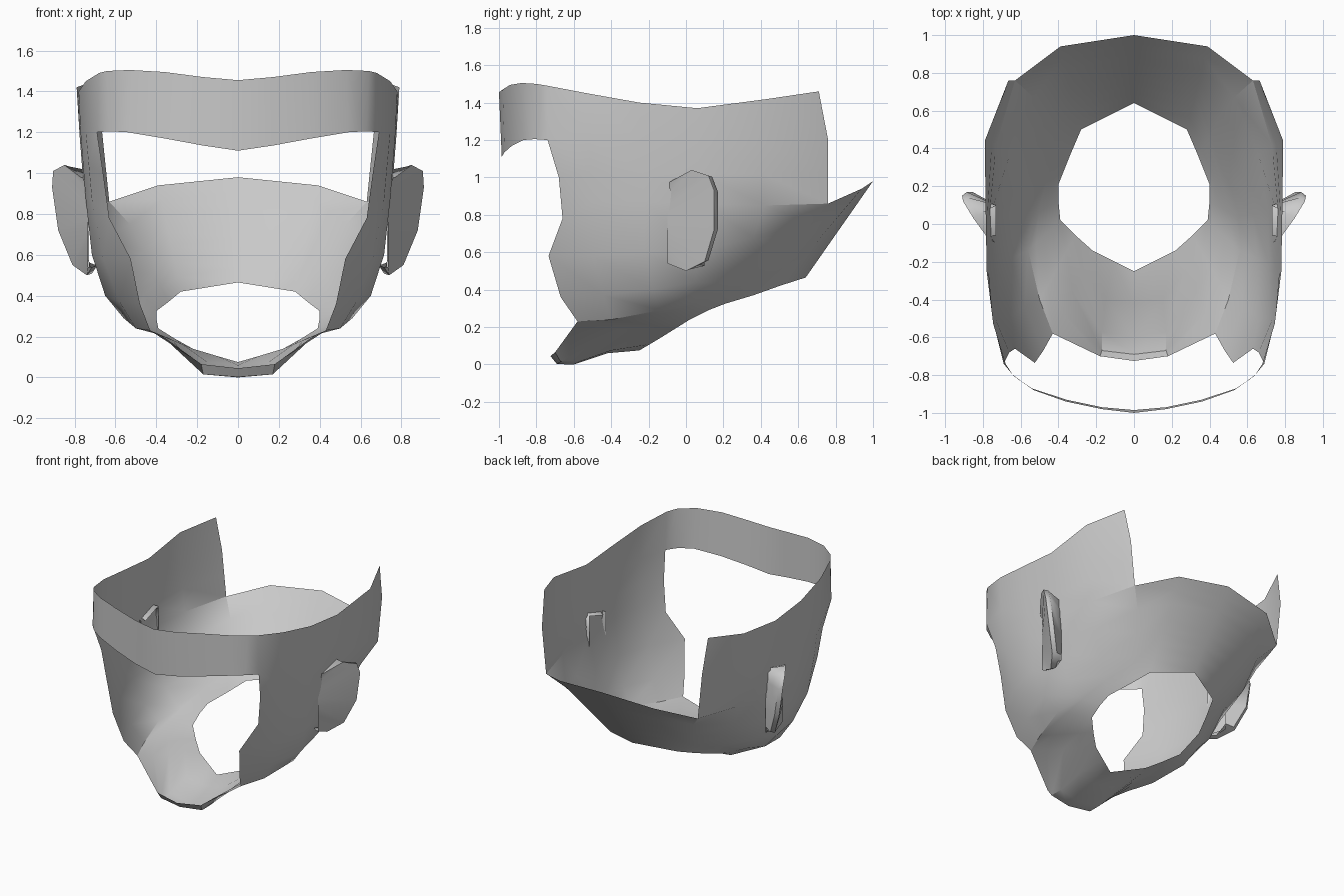
import bpy, bmesh
from mathutils import Vector

if "Cube" in bpy.data.objects:
    bpy.data.objects.remove(bpy.data.objects["Cube"])


def lerp_row(a, b, t):
    return [Vector(p).lerp(Vector(q), t) for p, q in zip(a, b)]


def loft(bm, rows):
    """Join successive equal-length rows of points with quads."""
    vs = [[bm.verts.new(p) for p in row] for row in rows]
    for r0, r1 in zip(vs, vs[1:]):
        for i in range(len(r0) - 1):
            bm.faces.new((r0[i], r1[i], r1[i + 1], r0[i + 1]))


def mirrored_object(name, patches, angle):
    bm = bmesh.new()
    for rows in patches:
        loft(bm, rows)
    geo = bmesh.ops.duplicate(bm, geom=bm.verts[:] + bm.edges[:] + bm.faces[:])['geom']
    for v in (g for g in geo if isinstance(g, bmesh.types.BMVert)):
        v.co.x *= -1
    bmesh.ops.reverse_faces(bm, faces=[g for g in geo if isinstance(g, bmesh.types.BMFace)])
    bmesh.ops.remove_doubles(bm, verts=bm.verts[:], dist=0.002)
    bmesh.ops.recalc_face_normals(bm, faces=bm.faces[:])
    me = bpy.data.meshes.new(name)
    bm.to_mesh(me)
    bm.free()
    ob = bpy.data.objects.new(name, me)
    bpy.context.collection.objects.link(ob)
    bpy.ops.object.select_all(action='DESELECT')
    ob.select_set(True)
    bpy.context.view_layer.objects.active = ob
    bpy.ops.object.shade_smooth_by_angle(angle=angle)
    return ob


# Side of the head: horizontal contours, face opening -> back edge
top = [(.68, -.74, 1.49), (.745, -.53, 1.45), (.78, -.25, 1.40),
       (.785, .06, 1.37), (.79, .44, 1.42), (.68, .71, 1.46)]
brow = [(.69, -.74, 1.2), (.745, -.52, 1.2), (.77, -.24, 1.19),
        (.775, .06, 1.18), (.775, .42, 1.18), (.665, .76, 1.2)]
cheek = [(.63, -.66, .78), (.715, -.5, .87), (.745, -.22, .87),
         (.75, .08, .86), (.73, .42, .85), (.63, .76, .86)]
jaw = [(.525, -.735, .58), (.66, -.5, .58), (.715, -.22, .6),
       (.71, .06, .6), (.66, .36, .68), (.53, .67, .75)]
low = [(.48, -.67, .36), (.58, -.44, .37), (.65, -.18, .4),
       (.63, .05, .44), (.55, .30, .53), (.46, .58, .62)]
under = [(.43, -.58, .23), (.50, -.40, .24), (.56, -.14, .29),
         (.54, .04, .34), (.48, .25, .43), (.41, .48, .5)]
neck = [(.22, -.14, .14), (.31, -.06, .19), (.39, .02, .24),
        (.40, .12, .29), (.40, .21, .325), (.34, .36, .37)]
upper_cheek = lerp_row(brow, cheek, .5)
upper_cheek[0] = Vector((.66, -.68, 1.0))
throat = [lerp_row(under, neck, t) for t in (.25, .5, .75)]
side = [top, brow, upper_cheek, cheek, jaw, low, under] + throat + [neck]

# Forehead band, centre -> temple
band = [[(0, -1, 1.455), (.17, -.98, 1.47), (.36, -.94, 1.495),
         (.53, -.88, 1.505), (.64, -.80, 1.50), top[0]],
        [(0, -.985, 1.11), (.17, -.97, 1.135), (.36, -.93, 1.17),
         (.54, -.87, 1.2), (.63, -.81, 1.205), brow[0]]]

# Chin strip, centre -> mouth corner, running back to the neck hole
centre = [(0, -.725, .045), (0, -.69, .002), (0, -.60, 0), (0, -.42, .06), (0, -.25, .075)]
inner = [(.18, -.70, .065), (.17, -.67, .015), (.17, -.57, .015), (.15, -.40, .075), (.11, -.195, .107)]
corner = [row[0] for row in [under] + throat + [neck]]

# Back panel, side seam -> centre
seam = [row[-1] for row in [cheek, jaw, low, under] + throat + [neck]]
n = len(seam) - 1
edge = [Vector((.39, .94, .94)).lerp(Vector((.28, .50, .42)), i / n) for i in range(n + 1)]
spine = [Vector((0, 1, .98)).lerp(Vector((0, .64, .465)), i / n) for i in range(n + 1)]

mirrored_object("head_shell", [side, band, [centre, inner, corner], [seam, edge, spine]], 0.55)

# Ears: front root -> rim -> back of rim -> rear root
rim = [(.77, -.08, .98), (.85, .03, 1.04), (.905, .12, 1.01), (.91, .15, .93),
       (.88, .15, .72), (.81, .10, .55), (.74, 0, .50), (.715, -.10, .54)]
front_root = [(.735, -.10, .54 + .43 * (1 - i / 7)) for i in range(8)]
back_rim = [(x - .025, y + .02, .775 + (z - .775) * .97) for x, y, z in rim]
rear_root = [(.73, .10 if 0 < i < 7 else -.06, .775 + (z - .775) * .9)
             for i, (x, y, z) in enumerate(rim)]
mirrored_object("ears", [[front_root, rim, back_rim, rear_root]], 1.0)
